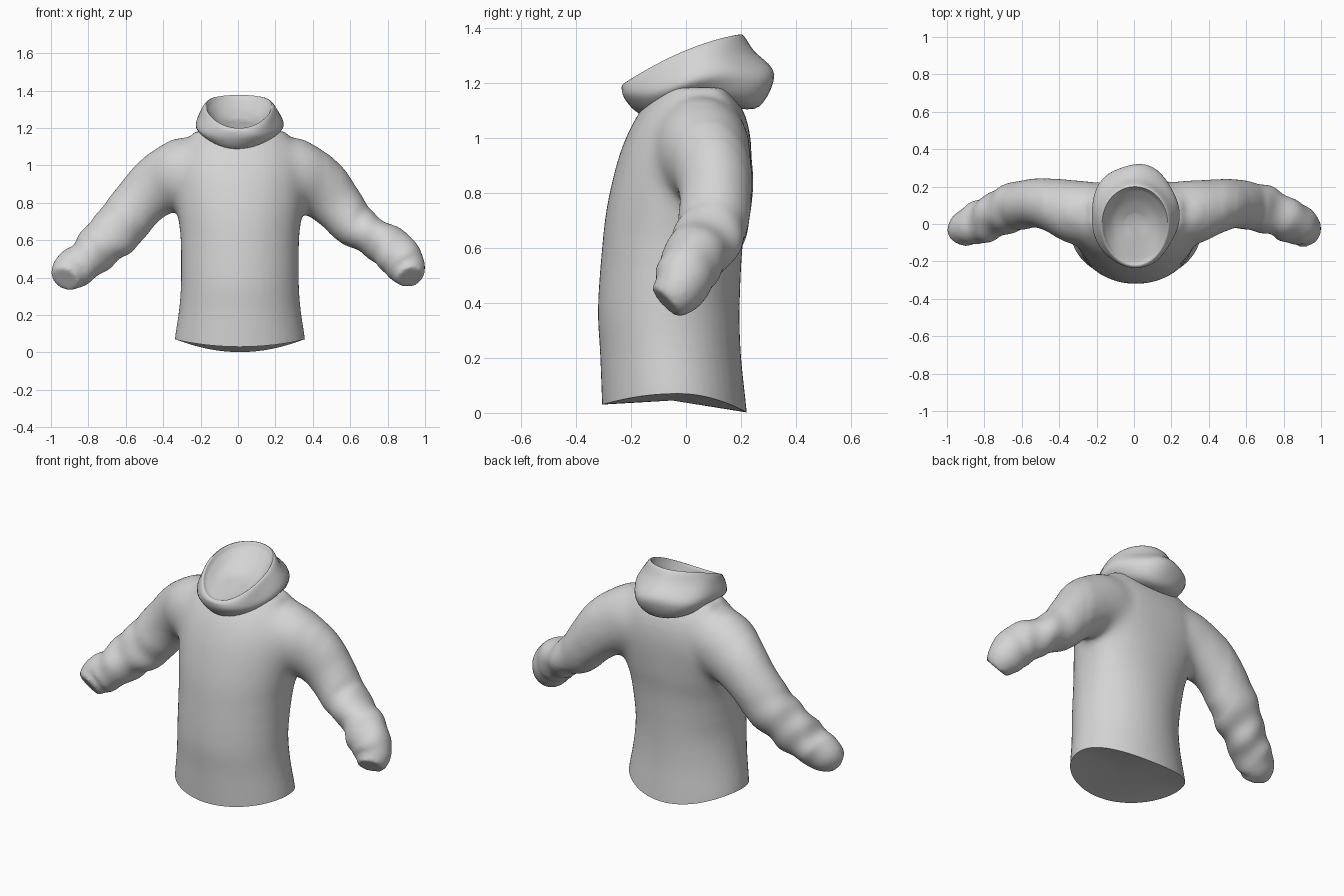
import bpy, bmesh, math
from mathutils import Vector

if "Cube" in bpy.data.objects:
    bpy.data.objects.remove(bpy.data.objects["Cube"])

grey = bpy.data.materials.new("grey_cloth")
grey.diffuse_color = (0.66, 0.66, 0.66, 1)
grey.use_nodes = True
grey.node_tree.nodes["Principled BSDF"].inputs["Base Color"].default_value = grey.diffuse_color


def spline(keys, steps):
    """Catmull-Rom through tuples of numbers."""
    out = []
    for i in range(len(keys) - 1):
        a, b, c, d = (keys[min(max(i + k, 0), len(keys) - 1)] for k in (-1, 0, 1, 2))
        for s in range(steps):
            t = s / steps
            out.append(tuple(0.5 * (2 * q + (r - p) * t + (2 * p - 5 * q + 4 * r - w) * t * t
                                    + (3 * q - p - 3 * r + w) * t ** 3)
                             for p, q, r, w in zip(a, b, c, d)))
    return out + [tuple(keys[-1])]


def loft(bm, rings):
    """Closed tube through rings of points, with fan caps."""
    loops = [[bm.verts.new(p) for p in ring] for ring in rings]
    n = len(loops[0])
    for a, b in zip(loops, loops[1:]):
        for i in range(n):
            j = (i + 1) % n
            bm.faces.new((a[i], a[j], b[j], b[i]))
    for loop in (loops[0], loops[-1]):
        c = bm.verts.new(sum((v.co for v in loop), Vector()) / n)
        for i in range(n):
            bm.faces.new((loop[i], loop[(i + 1) % n], c))


def smooth(bm, verts, times):
    for _ in range(times):
        bmesh.ops.smooth_vert(bm, verts=verts, factor=.5, use_axis_x=True, use_axis_y=True, use_axis_z=True)


def finish(bm, name, angle):
    bmesh.ops.recalc_face_normals(bm, faces=bm.faces)
    me = bpy.data.meshes.new(name)
    bm.to_mesh(me)
    bm.free()
    me.materials.append(grey)
    me.shade_smooth()
    me.set_sharp_from_angle(angle=math.radians(angle))
    ob = bpy.data.objects.new(name, me)
    bpy.context.collection.objects.link(ob)
    return ob


N = 48
ANG = [2 * math.pi * i / N for i in range(N)]
bm = bmesh.new()

# torso: height, half width, front y, back y (runs below the hem, trimmed later)
torso = [(-0.12, .352, -.30, .23), (0, .348, -.305, .221), (.2, .325, -.312, .20),
         (.38, .315, -.32, .195), (.6, .317, -.305, .205), (.75, .335, -.287, .225),
         (.9, .35, -.253, .237), (1.0, .35, -.218, .234), (1.08, .325, -.177, .215),
         (1.145, .275, -.13, .18), (1.185, .22, -.09, .14), (1.14, .16, -.06, .10),
         (1.06, .12, -.03, .08)]
rings = []
for z, w, f, b in spline(torso, 5):
    flat = 1 - .65 * min(1, max(0, (z - .4) / .5))     # squarer upper back
    ring = []
    for a in ANG:
        c = math.cos(a)
        c = c ** flat if c > 0 else c
        ring.append((.01 + w * math.sin(a), (f + b) / 2 + (b - f) / 2 * c, z))
    rings.append(ring)
loft(bm, rings)

# sleeves: x, y, z, radius in the front plane, radius in depth
right = [(.15, .05, 1.0, .16, .16), (.30, .062, .955, .19, .175), (.43, .095, .885, .168, .148),
         (.525, .108, .79, .143, .132), (.63, .095, .675, .118, .128), (.745, .06, .605, .105, .12),
         (.845, .01, .53, .118, .112), (.90, -.025, .452, .105, .098), (.92, -.075, .402, .072, .072)]
left = [(-.15, .05, 1.0, .16, .16), (-.30, .062, .955, .19, .175), (-.42, .10, .895, .167, .147),
        (-.52, .112, .805, .146, .132), (-.625, .095, .68, .142, .127), (-.725, .055, .58, .124, .122),
        (-.82, .01, .49, .11, .114), (-.895, -.025, .432, .105, .098), (-.922, -.075, .392, .075, .072)]
for phase, keys in ((0, right), (1.7, left)):
    pts = spline(keys, 8)
    rings = []
    for i, (x, y, z, r, d) in enumerate(pts):
        t = (Vector(pts[min(i + 1, len(pts) - 1)][:3]) - Vector(pts[max(i - 1, 0)][:3])).normalized()
        u = (Vector((0, 1, 0)) - t * t.y).normalized()
        v = t.cross(u)
        s = i / (len(pts) - 1)
        # bunched cloth folds around the elbow and forearm
        fold = .045 * max(0, math.sin(math.pi * min(1, max(0, (s - .42) / .46))))
        ring = []
        for a in ANG:
            k = 1 + fold * (math.sin(46 * s + 2.2 * math.sin(a + phase) + phase)
                            + .7 * math.sin(25 * s + 2 * a + phase) + .5 * math.sin(3 * a - 30 * s))
            ring.append(Vector((x, y, z)) + (u * d * math.cos(a) + v * r * math.sin(a)) * k)
        rings.append(ring)
    loft(bm, rings)

# merge torso and sleeves into one cloth skin
raw = finish(bm, "merge_helper", 180)
mod = raw.modifiers.new("merge", 'REMESH')
mod.mode = 'VOXEL'
mod.voxel_size = 0.012
dg = bpy.context.evaluated_depsgraph_get()
merged = bpy.data.meshes.new_from_object(raw.evaluated_get(dg))
bpy.data.objects.remove(raw)
bm = bmesh.new()
bm.from_mesh(merged)
bpy.data.meshes.remove(merged)
smooth(bm, bm.verts, 3)
smooth(bm, [v for v in bm.verts if .6 < v.co.z < 1.13 and .2 < abs(v.co.x) < .48], 40)
smooth(bm, [v for v in bm.verts if .5 < v.co.z < 1.16 and .15 < abs(v.co.x) < .55], 8)

# trim the hem, arch it at the sides and close the underside
bmesh.ops.bisect_plane(bm, geom=bm.verts[:] + bm.edges[:] + bm.faces[:], dist=1e-5,
                       plane_co=(0, 0, 0), plane_no=(0, 0, -1), clear_outer=True)
for v in bm.verts:
    if v.co.z < .35 and abs(v.co.x) < .45:
        y = v.co.y + .03
        h = .07 - (.04 * (y / .275) ** 2 if y < 0 else .068 * (y / .25) ** 2)
        v.co.z += h * (1 - v.co.z / .35)
hem = [e for e in bm.edges if e.is_boundary]
centre = bm.verts.new((.01, -.05, .045))
for e in hem:
    bm.faces.new((e.verts[0], e.verts[1], centre))
finish(bm, "sweater_body", 50)

# hood rings from the shallow lining outward: half width, front y z, side y z, back y z
hood = [(.05, -.065, 1.223, .0, 1.233, .055, 1.25), (.115, -.14, 1.208, .0, 1.253, .125, 1.298),
        (.16, -.20, 1.197, .0, 1.292, .182, 1.35), (.18, -.225, 1.198, .0, 1.318, .205, 1.375),
        (.207, -.237, 1.175, .02, 1.28, .245, 1.31), (.235, -.222, 1.135, .05, 1.215, .32, 1.225),
        (.212, -.17, 1.085, .05, 1.175, .27, 1.11), (.15, -.09, 1.07, .04, 1.12, .16, 1.11)]
rings = []
keys = spline(hood, 5)
for i, (w, fy, fz, sy, sz, by, bz) in enumerate(keys):
    s = i / (len(keys) - 1)
    soft = max(0, math.sin(math.pi * (s - .45) / .5)) if s > .45 else 0
    ring = []
    for a in ANG:
        t = math.cos(a)
        y = sy + t * (fy - by) / 2 + t * t * ((fy + by) / 2 - sy)
        z = sz + t * (fz - bz) / 2 + t * t * ((fz + bz) / 2 - sz)
        k = 1 + .02 * soft * math.sin(5 * a + 9 * s)
        ring.append((.005 + w * math.sin(a) * k, y * k, z + .008 * soft * math.sin(4 * a + 1)))
    rings.append(ring)
bm = bmesh.new()
loft(bm, rings)
finish(bm, "hood", 45)
